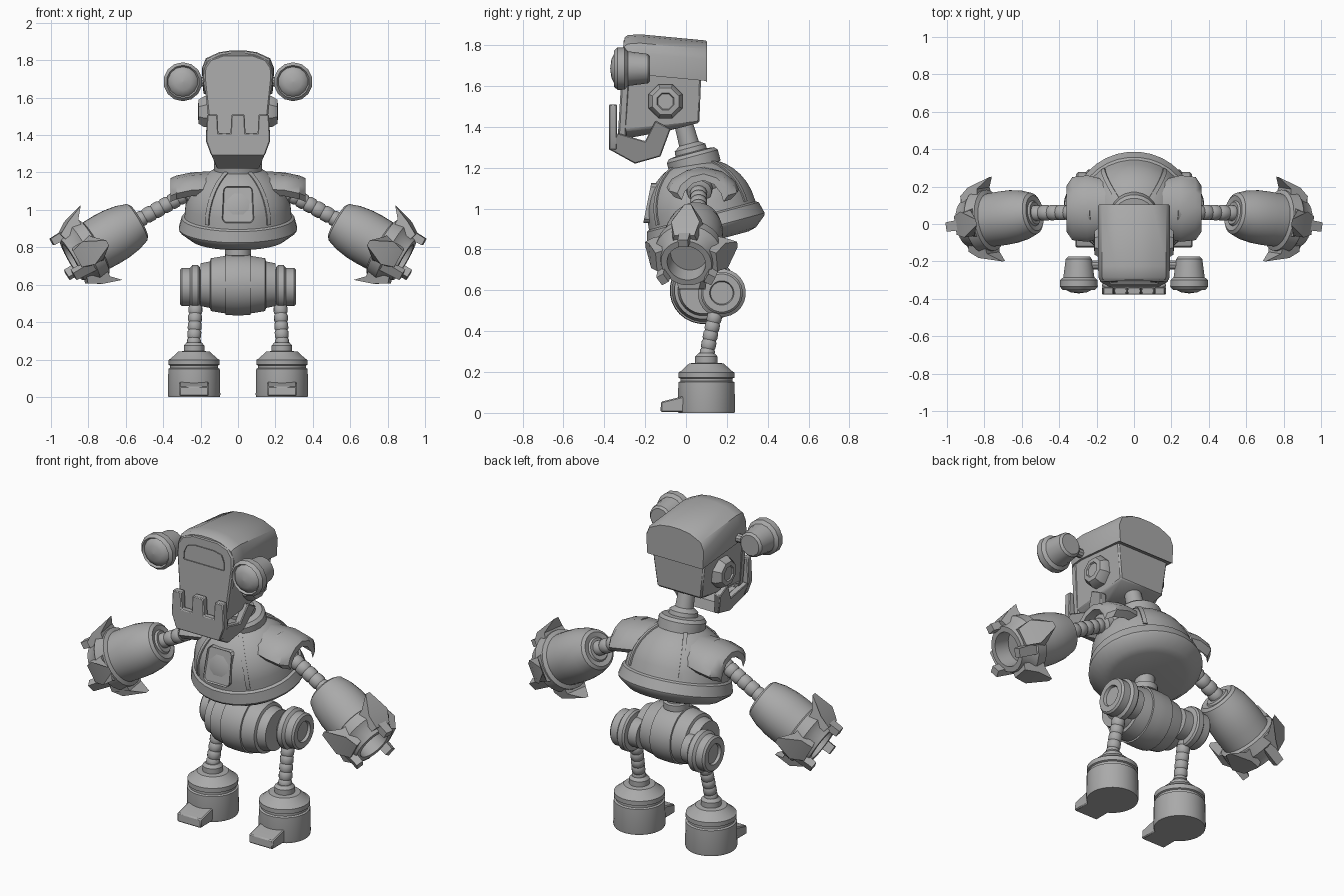
import bpy, bmesh, math
from mathutils import Vector, Matrix

if "Cube" in bpy.data.objects:
    bpy.data.objects.remove(bpy.data.objects["Cube"])

grey = bpy.data.materials.new("plain grey")
grey.diffuse_color = (0.4, 0.4, 0.4, 1)
grey.use_nodes = True
grey.node_tree.nodes["Principled BSDF"].inputs["Base Color"].default_value = grey.diffuse_color


def frame(loc, axis):
    """Local z follows axis."""
    return Matrix.Translation(loc) @ Vector(axis).to_track_quat('Z', 'Y').to_matrix().to_4x4()


def loft(bm, sections, m=Matrix(), cap=True):
    """Skin closed sections that share a point count; returns the last cap."""
    rings = [[bm.verts.new(m @ Vector(p)) for p in s] for s in sections]
    n = len(rings[0])
    for a, b in zip(rings, rings[1:]):
        for i in range(n):
            j = (i + 1) % n
            bm.faces.new((a[i], a[j], b[j], b[i]))
    if cap:
        bm.faces.new(rings[0][::-1])
        return bm.faces.new(rings[-1])


def lathe(bm, prof, m=Matrix(), seg=24, sx=1):
    ring = lambda r, h: [(max(r, .0005) * sx * math.cos(2 * math.pi * (i + .5) / seg),
                          max(r, .0005) * math.sin(2 * math.pi * (i + .5) / seg), h)
                         for i in range(seg)]
    loft(bm, [ring(r, h) for r, h in prof], m)


def finish(name, bm, mirror=False, bevel=0, angle=35):
    bmesh.ops.recalc_face_normals(bm, faces=bm.faces)
    me = bpy.data.meshes.new(name)
    bm.to_mesh(me)
    bm.free()
    me.materials.append(grey)
    me.shade_smooth()
    me.set_sharp_from_angle(angle=math.radians(angle))
    ob = bpy.data.objects.new(name, me)
    bpy.context.collection.objects.link(ob)
    if bevel:
        b = ob.modifiers.new("bevel", 'BEVEL')
        b.width, b.segments, b.limit_method = bevel, 1, 'ANGLE'
    if mirror:
        ob.modifiers.new("mirror", 'MIRROR')
    return ob


def turned(name, prof, loc, axis, seg=24, mirror=False, sx=1):
    bm = bmesh.new()
    lathe(bm, prof, frame(loc, axis), seg, sx)
    return finish(name, bm, mirror)


def side_prism(name, pts, x0, x1, taper=lambda z: 1, **kw):
    """Side profile (y, z) extruded along x."""
    bm = bmesh.new()
    loft(bm, [[(x * taper(z), y, z) for y, z in pts] for x in (x0, x1)])
    return finish(name, bm, **kw)


def front_prism(name, pts, back, front, shear=0, z0=0, inset=0, depth=0, **kw):
    """Front profile (x, z) extruded along y, with an optional recessed centre."""
    bm = bmesh.new()
    f = loft(bm, [[(x, y + (z - z0) * shear, z) for x, z in pts] for y in (back, front)])
    if inset:
        bmesh.ops.inset_region(bm, faces=[f], thickness=inset)
        bmesh.ops.translate(bm, verts=f.verts, vec=(0, depth, 0))
    return finish(name, bm, **kw)


def ribbed(name, a, b, c, n, r):
    """Ribbed limb along a three point curve."""
    a, b, c = map(Vector, (a, b, c))
    pos = lambda t: a * (1 - t) ** 2 + b * 2 * t * (1 - t) + c * t * t
    bm = bmesh.new()
    for i in range(n):
        p, q = pos(i / n), pos((i + 1) / n)
        d = (q - p).length
        lathe(bm, [(r * .8, -.004), (r, d * .2), (r, d * .8), (r * .8, d + .004)], frame(p, q - p), 14)
    finish(name, bm, True)


def sym(half):
    return half + [(-x, z) for x, z in reversed(half)]


# Torso dome with rim, tilted forward
tilt = math.radians(15)
up = Vector((0, -math.sin(tilt), math.cos(tilt)))
body = (0, .1, .89)
R, H = .27, .09
dome = [(R * math.cos(a), H + R * math.sin(a)) for a in [math.radians(d) for d in range(0, 91, 10)]]
turned("torso", [(0, -.055), (.2, -.055), (.24, -.045), (.295, 0), (.3, .012), (.285, .07), (.272, .078)] + dome,
       body, up, 32, sx=1.06)

# Raised seams running up the torso
bm = bmesh.new()
for az in (-55, -125, 55, 125):
    ring = []
    for d in range(0, 71, 7):
        e, a = math.radians(d), math.radians(az)
        out = Vector((math.cos(a) * math.cos(e), math.sin(a) * math.cos(e), math.sin(e)))
        side = Vector((-math.sin(a), math.cos(a), 0)) * .011
        ring.append([Vector((p.x * 1.06, p.y, p.z + H)) for p in
                     (out * (R - .01) - side, out * (R + .006) - side,
                      out * (R + .006) + side, out * (R - .01) + side)])
    m = Matrix.Translation(body) @ Matrix.Rotation(tilt, 4, 'X')
    loft(bm, ring, m)
finish("torso_seams", bm)

# Chest hatch
front_prism("chest_hatch", sym([(.07, .93), (.085, .95), (.078, 1.11), (.064, 1.125)]),
            -.12, -.194, .2, 1.03, .018, .014, bevel=.005)

# Collar and neck
turned("neck", [(.13, -.04), (.13, .015), (.115, .032), (.08, .037), (.078, .06), (.05, .08), (.045, .2)],
       (0, .035, 1.24), up)

# Head: tapered skull, domed cap, face plate
bm = bmesh.new()
loft(bm, [[(-w, f, zf), (w, f, zf), (w, b, zb), (-w, b, zb)]
          for w, f, b, zf, zb in ((.1, -.31, -.09, 1.34, 1.38), (.145, -.325, .065, 1.38, 1.42),
                                  (.175, -.305, .075, 1.68, 1.66))])
finish("skull", bm, bevel=.008)
bm = bmesh.new()
arch = sym([(.185, 1.655), (.192, 1.76), (.172, 1.81), (.1, 1.843), (.035, 1.853)])
loft(bm, [[(x * s, y, z + dz) for x, z in arch]
          for y, s, dz in ((-.3, .96, -.015), (-.285, .99, -.004), (-.225, 1, 0), (.095, 1, -.03), (.103, .98, -.036))])
finish("head_cap", bm)
front_prism("face_plate", sym([(.14, 1.34), (.155, 1.45), (.182, 1.7), (.18, 1.76), (.15, 1.805), (.08, 1.83)]),
            -.28, -.322, .06, 1.55, bevel=.008)
front_prism("visor", sym([(.132, 1.68), (.13, 1.725), (.112, 1.765), (.06, 1.777)]),
            -.29, -.331, .06, 1.55, .014, .019, bevel=.003)

# Jaw: toothed front plate, floor and hooked cheeks
front_prism("jaw_teeth", sym([(.142, 1.288), (.172, 1.37), (.165, 1.51), (.11, 1.51), (.105, 1.41),
                              (.04, 1.41), (.035, 1.51)]), -.338, -.378, bevel=.005)
narrow = lambda z: 1 - .36 * min(1, max(0, (1.37 - z) / .15))
side_prism("jaw_floor", [(-.377, 1.29), (-.25, 1.22), (-.125, 1.255), (-.14, 1.31), (-.335, 1.35)],
           -.15, .15, narrow)
side_prism("jaw_cheek", [(-.377, 1.29), (-.25, 1.22), (-.125, 1.255), (-.075, 1.39), (-.15, 1.43),
                         (-.2, 1.33), (-.335, 1.37)], .13, .173, narrow, mirror=True, bevel=.005)

# Ear discs and lamp eyes on short struts
turned("ear", [(.09, 0), (.09, .035), (.07, .065), (.045, .068), (.04, .06), (0, .06)],
       (.145, -.1, 1.525), (1, 0, 0), 8, True)
turned("lamp", [(0, 0), (.06, 0), (.072, .012), (.085, .11), (.103, .125), (.104, .16), (.088, .178),
                (.08, .165), (.07, .178), (.045, .19), (0, .196)], (.295, -.175, 1.685), (0, -1, 0), 14, True)
turned("lamp_strut", [(.025, 0), (.025, .1)], (.16, -.22, 1.685), (1, 0, 0), 10, True)

# Shoulder pads, sockets and arms
outer = [(-.095, 1.1), (-.07, 1.14), (0, 1.18), (.09, 1.195), (.18, 1.175), (.24, 1.13), (.26, 1.09)]
inner = [(.08 + (y - .08) * .82, z - .032) for y, z in reversed(outer)]
bm = bmesh.new()
loft(bm, [[(x, .08 + (y - .08) * s, z + dz) for y, z in outer + inner]
          for x, s, dz in ((.14, .85, .012), (.25, 1, .005), (.33, .95, -.012), (.36, .7, -.025))])
finish("shoulder_pad", bm, True)
turned("shoulder_socket", [(.09, 0), (.09, .04), (.065, .055), (.06, .09), (.04, .1)],
       (.2, .065, 1.12), (.85, 0, -.4), 20, True)
ribbed("arm", (.25, .06, 1.1), (.37, .065, 1.035), (.55, .057, .935), 7, .042)

# Forearm barrel with open muzzle
wrist, aim = (.53, .058, .94), Vector((.37, -.058, -.212))
turned("forearm", [(0, 0), (.06, -.004), (.068, .006), (.095, 0), (.112, .012), (.132, .07), (.143, .14),
                   (.145, .2), (.143, .27), (.165, .28), (.168, .34), (.14, .37), (.125, .42),
                   (.095, .42), (.09, .33), (0, .33)], wrist, aim, 28, True)

# Claw barbs and prongs around the muzzle
bm = bmesh.new()
barb = [(.228, .235, .015), (.175, .29, .07), (.13, .29, .08), (.115, .4, .06), (.15, .41, .05), (.19, .345, .07)]
prong = [(.11, .34, .03), (.16, .34, .03), (.155, .465, .025), (.115, .465, .025)]
for shape, angles in ((barb, (0, 90, 180, 270)), (prong, (90, 210, 330))):
    for a in angles:
        m = frame(wrist, aim) @ Matrix.Rotation(math.radians(a), 4, 'Z')
        loft(bm, [[(r, w * s, h) for r, h, w in shape] for s in (-1, 1)], m)
finish("claws", bm, True, angle=25)

# Waist, pelvis and hip discs
turned("waist", [(.06, 0), (.06, .03), (.07, .035), (.07, .07), (.055, .075), (.055, .15)], (0, .09, .72), (0, 0, 1))
half = [(.115, .2), (.125, .15), (.142, .145), (.153, .08), (.154, .068), (.162, .066), (.165, .02)]
turned("pelvis", [(r, -x) for r, x in half] + [(r, x) for r, x in reversed(half)], (0, .085, .6), (1, 0, 0), 28)
turned("hip_disc", [(.085, 0), (.085, .055), (.11, .06), (.118, .07), (.118, .1), (.103, .112), (.103, .155),
                    (.093, .165), (.06, .165), (.055, .15), (0, .15)], (.145, .175, .587), (1, 0, 0), 24, True)

# Legs and feet
ribbed("leg", (.225, .155, .53), (.23, .12, .4), (.237, .1, .27), 6, .037)
turned("foot", [(.138, 0), (.141, .012), (.138, .15), (.128, .155), (.128, .168), (.137, .172), (.137, .198),
                (.125, .205), (.085, .242), (.055, .245), (.055, .275), (.04, .292), (0, .292)],
       (.235, .1, 0), (0, 0, 1), 32, True)
side_prism("toe", [(.05, .004), (-.125, .004), (-.122, .055), (-.02, .08), (.05, .085)],
           .157, .313, mirror=True, bevel=.006)
